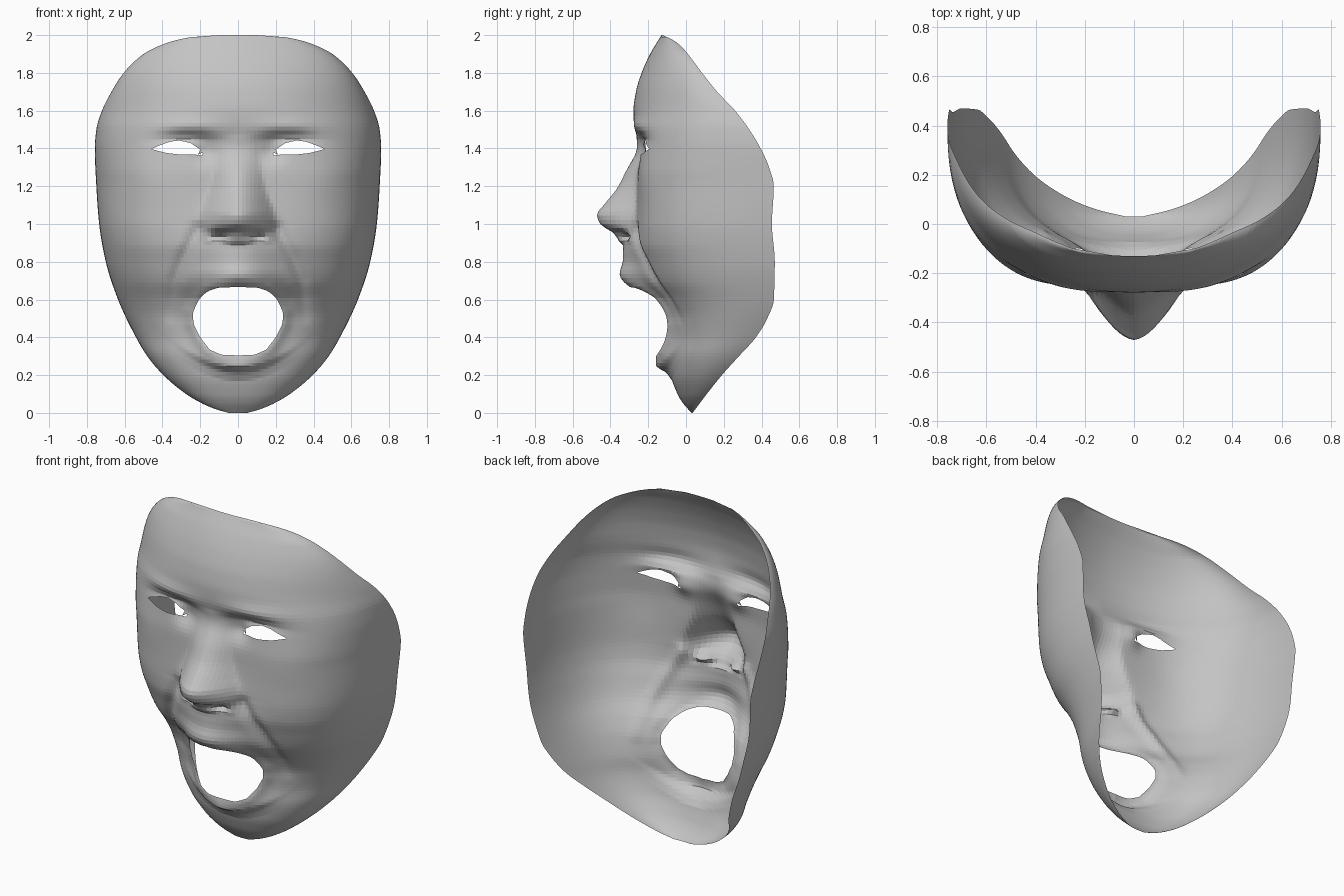
import bpy, bmesh, math
from mathutils import Vector
from mathutils.geometry import intersect_point_line

if "Cube" in bpy.data.objects:
    bpy.data.objects.remove(bpy.data.objects["Cube"])

ROWS, COLS = 110, 56


def curve(*pts):
    """Smooth monotone interpolation through (z, value) points, z rising."""
    n = len(pts)
    d = [(pts[i + 1][1] - pts[i][1]) / (pts[i + 1][0] - pts[i][0]) for i in range(n - 1)]
    m = [d[0]] + [0 if a * b <= 0 else 2 * a * b / (a + b) for a, b in zip(d, d[1:])] + [d[-1]]

    def f(z):
        if z <= pts[0][0]:
            return pts[0][1]
        if z >= pts[-1][0]:
            return pts[-1][1]
        i = next(k for k in range(n - 1) if z <= pts[k + 1][0])
        h = pts[i + 1][0] - pts[i][0]
        t = (z - pts[i][0]) / h
        return (pts[i][1] * (1 + 2 * t) * (1 - t) ** 2 + m[i] * h * t * (1 - t) ** 2
                + pts[i + 1][1] * t * t * (3 - 2 * t) + m[i + 1] * h * t * t * (t - 1))
    return f


# Outline: half width and depth of the rim by height
width = curve((0, .05), (.02, .12), (.05, .19), (.1, .275), (.2, .395), (.3, .48), (.4, .54), (.6, .635),
              (.8, .7), (1, .735), (1.2, .75), (1.4, .758), (1.5, .75), (1.6, .72), (1.7, .67),
              (1.8, .605), (1.9, .5), (1.95, .4), (1.98, .3), (1.995, .2), (2, .1))
rim = curve((0, .035), (.1, .11), (.2, .19), (.3, .28), (.4, .37), (.5, .43), (.6, .465), (.8, .47),
            (1, .455), (1.2, .465), (1.3, .44), (1.4, .395), (1.5, .335), (1.6, .26), (1.7, .165),
            (1.8, .085), (1.9, .01), (1.95, -.035), (1.98, -.08), (2, -.125))
# Face centre line without nose and lips
centre = curve((0, .03), (.05, -.015), (.1, -.045), (.2, -.08), (.3, -.09), (.4, -.08), (.5, -.09),
               (.6, -.13), (.7, -.19), (.8, -.225), (.9, -.255), (1, -.262), (1.2, -.258), (1.3, -.26),
               (1.4, -.265), (1.52, -.275), (1.6, -.278), (1.7, -.265), (1.8, -.235),
               (1.9, -.19), (2, -.13))
# Roundness of the cross-section: broad cheeks, rounder forehead
power = curve((0, 2.2), (.3, 2.6), (.6, 3), (1, 3.3), (1.25, 3.3), (1.45, 2.7), (1.65, 2.05), (2, 1.8))
root = curve((0, .5), (.5, .42), (1.2, .4), (1.4, .42), (1.65, .5), (2, .55))
# Forward swelling of nose, upper lip and lower lip
nose = curve((.885, 0), (.92, .05), (.95, .09), (.975, .145), (1, .192), (1.05, .21), (1.1, .175),
             (1.2, .1), (1.3, .055), (1.4, .025), (1.48, 0))
nose_width = curve((.88, .16), (.93, .2), (1, .2), (1.07, .185), (1.12, .165), (1.2, .14), (1.3, .12), (1.45, .1))
upper_lip = curve((.5, 0), (.6, .03), (.64, .09), (.68, .135), (.72, .15), (.8, .11), (.9, .07), (.95, .03), (1, 0))
lower_lip = curve((.17, 0), (.21, .02), (.25, .072), (.3, .065), (.4, .02), (.5, 0))

# Hole contours on the +x half (mouth runs past the middle plane)
MOUTH = [(-.1, .668), (.1, .664), (.16, .645), (.205, .605), (.24, .53), (.235, .47), (.2, .4),
         (.15, .335), (.09, .308), (-.1, .3)]
EYE = [(.175, 1.36), (.205, 1.398), (.25, 1.428), (.31, 1.442), (.36, 1.436), (.41, 1.418), (.46, 1.397),
       (.38, 1.376), (.3, 1.367), (.23, 1.368), (.175, 1.36)]
CREASE = [(.21, .97), (.29, .82), (.335, .7), (.355, .5)]


def nearest(path, x, z):
    p, best = Vector((x, z)), None
    for a, b in zip(path, path[1:]):
        a, b = Vector(a), Vector(b)
        q, t = intersect_point_line(p, a, b)
        q = a.lerp(b, min(1, max(0, t)))
        if best is None or (q - p).length < (best - p).length:
            best = q
    return best


def distance(path, x, z):
    return (nearest(path, x, z) - Vector((x, z))).length


def inside(path, x, z):
    odd = False
    for (ax, az), (bx, bz) in zip(path, path[1:] + path[:1]):
        if (az > z) != (bz > z) and x < ax + (z - az) * (bx - ax) / (bz - az):
            odd = not odd
    return odd


def bump(x, z, cx, cz, rx, rz):
    return math.exp(-((x - cx) / rx) ** 2 - ((z - cz) / rz) ** 2)


def depth(x, z):
    s = min(1, x / width(z))
    y = centre(z) + (rim(z) - centre(z)) * (1 - (1 - s ** power(z)) ** root(z))
    a = 1 - (x / nose_width(z)) ** 1.7
    y -= nose(z) * (a + math.sqrt(a * a + .03)) / 2.015             # nose with a soft foot
    y -= upper_lip(z) * math.exp(-(x / .2) ** 2)
    y -= lower_lip(z - 1.2 * x * x) * math.exp(-(x / .2) ** 2)
    y += .05 * bump(x, z, .1, .935, .04, .022)                      # nostril
    y += .03 * bump(x, z, 0, 1.39, .25, .08)                        # bridge between the eyes
    y += .03 * bump(x, z, .18, 1.39, .06, .06)                      # inner eye corner
    y += .03 * bump(x, z, .27, 1.455 - .3 * (x - .27) ** 2, .14, .035)   # under the brow
    y -= .012 * bump(x, z, .28, 1.52, .18, .04)                     # brow
    y -= .01 * bump(x, z, .45, 1.22, .16, .12)                      # cheekbone
    y += .022 * math.exp(-(distance(CREASE, x, z) / .035) ** 2) * min(1, max(0, (z - .42) / .3))
    y -= .025 * math.exp(-(distance(MOUTH, x, z) / .04) ** 2) * min(1, x / .2)
    return y


# Row heights, packed closer at the ends and across the eyes
heights = [2 * (.6 * i / ROWS + .2 * (1 - math.cos(math.pi * i / ROWS))) for i in range(ROWS + 1)]
heights = sorted([h for h in heights if not 1.345 < h < 1.455] + [1.35 + .0072 * k for k in range(15)])

# Half of the mask as a curved sheet with holes snapped to their contours
bm = bmesh.new()
grid, hole = [], set()
for z0 in heights:
    row = []
    for j in range(COLS + 1):
        x, z = width(z0) * math.sin(j / COLS * math.pi / 2), z0
        cut = next((h for h in (MOUTH, EYE) if inside(h, x, z) or distance(h, x, z) < .004), None)
        if cut:
            x, z = nearest(cut, x, z)
        if j == 0:
            x = 0
        vert = bm.verts.new((x, depth(x, z), z))
        if cut:
            hole.add(vert)
        row.append(vert)
    grid.append(row)
for low, high in zip(grid, grid[1:]):
    for j in range(COLS):
        quad = (low[j], low[j + 1], high[j + 1], high[j])
        if not all(q in hole for q in quad):
            bm.faces.new(quad)
bmesh.ops.delete(bm, geom=[v for v in bm.verts if not v.link_faces], context='VERTS')
bmesh.ops.dissolve_degenerate(bm, dist=.0005, edges=bm.edges[:])

mesh = bpy.data.meshes.new("face_mask")
bm.to_mesh(mesh)
bm.free()
mask = bpy.data.objects.new("face_mask", mesh)
bpy.context.collection.objects.link(mask)
mirror = mask.modifiers.new("mirror", 'MIRROR')
mirror.use_clip = True

grey = bpy.data.materials.new("plain grey")
grey.diffuse_color = (.55, .55, .55, 1)
grey.use_nodes = True
grey.node_tree.nodes["Principled BSDF"].inputs["Base Color"].default_value = grey.diffuse_color
mesh.materials.append(grey)
